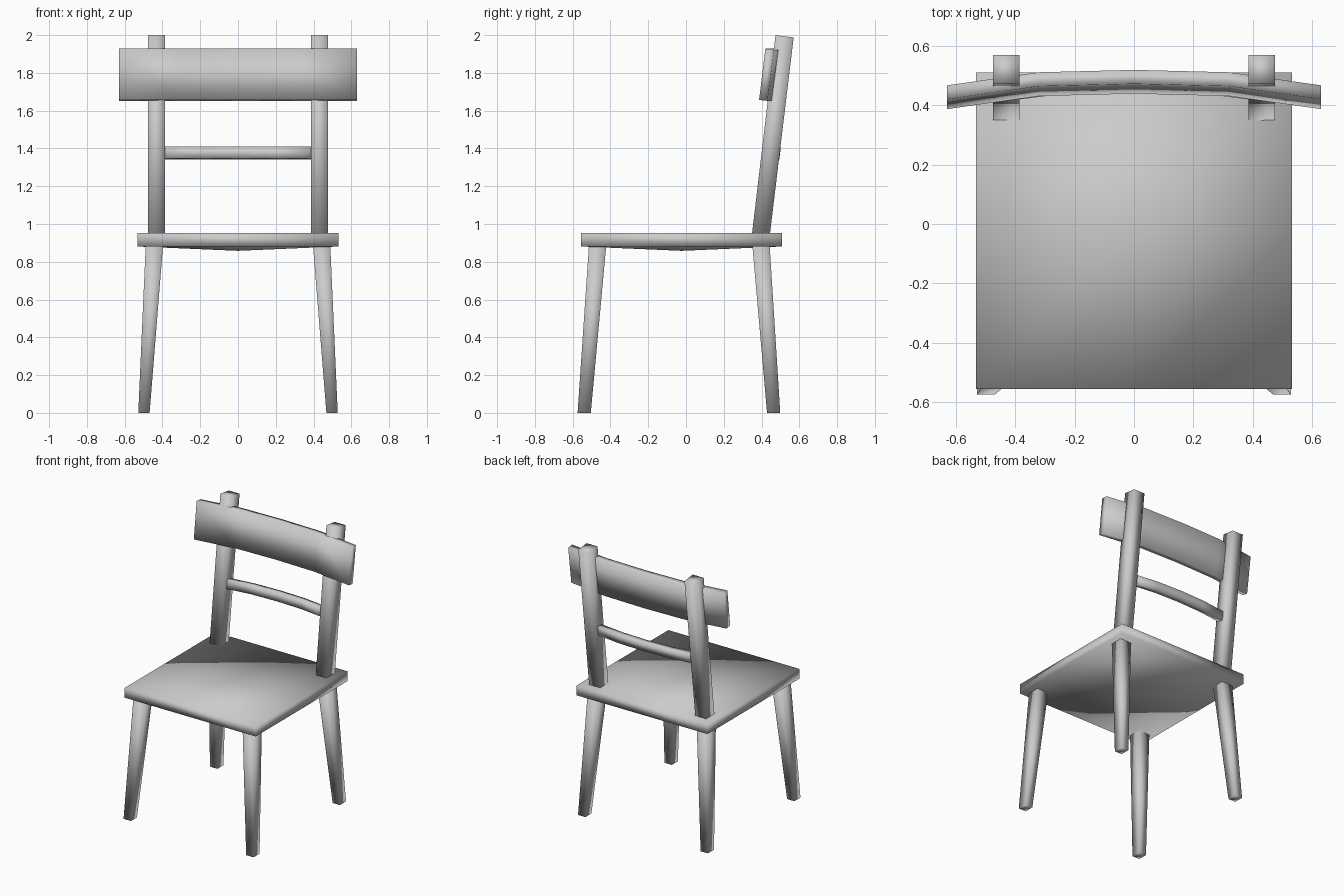
import bpy, bmesh
from mathutils import Vector

cube = bpy.data.objects.get("Cube")
if cube:
    bpy.data.objects.remove(cube, do_unlink=True)

grey = bpy.data.materials.new("plain grey")
grey.use_nodes = True
COLOUR = (0.6, 0.6, 0.6, 1)
grey.diffuse_color = COLOUR
grey.node_tree.nodes["Principled BSDF"].inputs["Base Color"].default_value = COLOUR


def finish(name, bm):
    bmesh.ops.recalc_face_normals(bm, faces=bm.faces)
    for f in bm.faces:
        f.smooth = True
    mesh = bpy.data.meshes.new(name)
    bm.to_mesh(mesh)
    bm.free()
    mesh.materials.append(grey)
    obj = bpy.data.objects.new(name, mesh)
    bpy.context.collection.objects.link(obj)
    return obj


def loft(name, rings):
    """Closed bar through a list of four-point rings."""
    bm = bmesh.new()
    loops = [[bm.verts.new(p) for p in ring] for ring in rings]
    for a, b in zip(loops, loops[1:]):
        for i in range(4):
            j = (i + 1) % 4
            bm.faces.new((a[i], a[j], b[j], b[i]))
    bm.faces.new(loops[0])
    bm.faces.new(loops[-1])
    return finish(name, bm)


def rect(x, y, z, w, d, rise=0):
    """Level rectangle, its back edge shifted vertically by rise."""
    return [Vector((x + sx * w / 2, y + sy * d / 2, z + (rise if sy > 0 else 0)))
            for sx, sy in ((-1, -1), (1, -1), (1, 1), (-1, 1))]


def bowed(name, section, stations):
    """Bar along x whose (y, z) section is pushed back at each station."""
    loft(name, [[Vector((x, y + push, z)) for y, z in section] for x, push in stations])


# Seat: a slab with a dished middle
bm = bmesh.new()
bmesh.ops.create_cube(bm, size=1)
flat = [e for e in bm.edges if abs(e.verts[0].co.z - e.verts[1].co.z) < 0.1]
bmesh.ops.subdivide_edges(bm, edges=flat, cuts=1, use_grid_fill=True)
for v in bm.verts:
    middle = abs(v.co.x) < 0.1 and abs(v.co.y) < 0.1
    v.co = (v.co.x * 1.065, v.co.y * 1.065 - 0.023, 0.917 + v.co.z * 0.072)
    if middle:
        v.co.z -= 0.023
finish("seat", bm)

# Legs and back posts, one set for each side
for side, s in (("right", -1), ("left", 1)):
    loft("front_leg_" + side, [rect(s * 0.498, -0.539, 0, 0.06, 0.07),
                               rect(s * 0.442, -0.467, 0.9, 0.092, 0.092)])
    loft("back_leg_" + side, [rect(s * 0.498, 0.464, 0, 0.06, 0.07),
                              rect(s * 0.442, 0.396, 0.9, 0.092, 0.092)])
    loft("back_post_" + side, [rect(s * 0.431, 0.396, 0.945, 0.089, 0.094, -0.01),
                               rect(s * 0.431, 0.522, 2.0, 0.089, 0.096, -0.012)])

# Curved top board in front of the posts
bowed("backrest_board",
      [(0.387, 1.657), (0.431, 1.652), (0.467, 1.922), (0.42, 1.928)],
      [(-0.63, 0), (-0.32, 0.044), (0, 0.052), (0.32, 0.044), (0.63, 0)])

# Slim bowed rung between the posts
bowed("back_rung",
      [(0.418, 1.347), (0.462, 1.342), (0.47, 1.405), (0.426, 1.411)],
      [(-0.4, 0), (-0.2, 0.025), (0, 0.032), (0.2, 0.025), (0.4, 0)])
